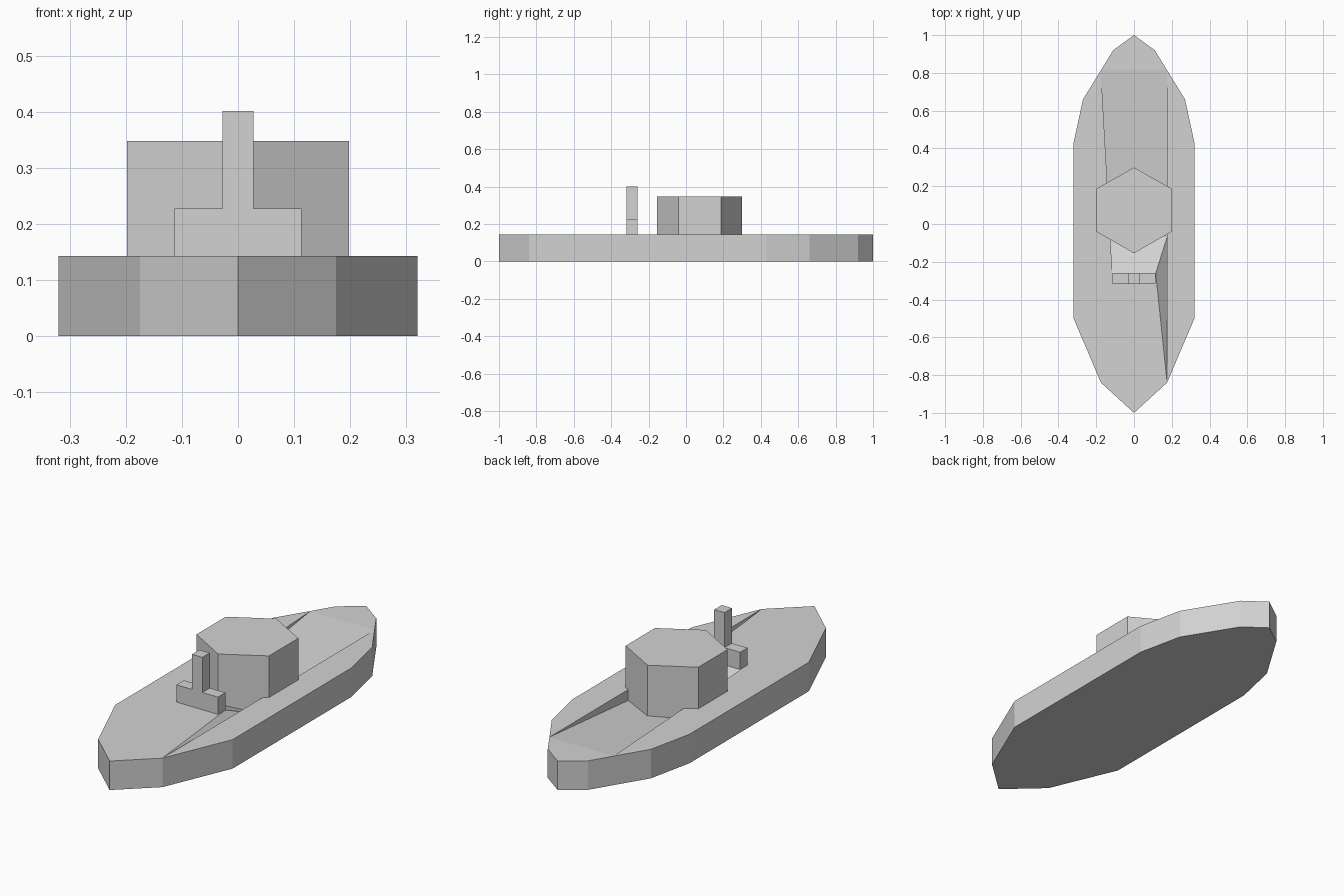
import bpy
import bmesh

cube = bpy.data.objects.get("Cube")
if cube:
    bpy.data.objects.remove(cube, do_unlink=True)

# Single plain grey for the whole boat
grey = bpy.data.materials.new("plain_grey")
grey.use_nodes = True
colour = (0.65, 0.65, 0.65, 1)
grey.diffuse_color = colour
grey.node_tree.nodes["Principled BSDF"].inputs["Base Color"].default_value = colour

DECK = 0.143
PIT = 0.066


def finish(name, bm):
    bmesh.ops.recalc_face_normals(bm, faces=bm.faces)
    mesh = bpy.data.meshes.new(name)
    bm.to_mesh(mesh)
    bm.free()
    mesh.materials.append(grey)
    obj = bpy.data.objects.new(name, mesh)
    bpy.context.collection.objects.link(obj)
    return obj


def extrude_profile(name, points, offset):
    """Close a planar outline and extrude it by an offset vector."""
    bm = bmesh.new()
    face = bm.faces.new([bm.verts.new(p) for p in points])
    result = bmesh.ops.extrude_face_region(bm, geom=[face], use_keep_orig=True)
    moved = [v for v in result["geom"] if isinstance(v, bmesh.types.BMVert)]
    bmesh.ops.translate(bm, verts=moved, vec=offset)
    return finish(name, bm)


# Hull outline: half profile from stern to bow, then mirrored
half = [(0.11, 0.92), (0.175, 0.814), (0.27, 0.66), (0.32, 0.43),
        (0.32, -0.5), (0.175, -0.84)]
outline = [(0, 1)] + half + [(0, -1)] + [(-x, y) for x, y in reversed(half)]

bm = bmesh.new()
low = [bm.verts.new((x, y, 0)) for x, y in outline]
top = [bm.verts.new((x, y, DECK)) for x, y in outline]
bm.faces.new(low)
for i in range(len(outline)):
    j = (i + 1) % len(outline)
    bm.faces.new((low[i], low[j], top[j], top[i]))

# Sunken deck well: rim corners at the bow end and low corners by the cabin
rim_r, rim_l = [bm.verts.new((x, -0.26, DECK)) for x in (0.115, -0.115)]
pit_r = bm.verts.new((0.175, -0.07, PIT))
pit_l = bm.verts.new((-0.126, -0.07, PIT))
stern_r, bow_r, stern_l = top[2], top[6], top[12]

bm.faces.new([stern_l, top[13], top[0], top[1], stern_r])    # stern cap
bm.faces.new(top[2:7])                                       # side deck
bm.faces.new(top[6:13] + [rim_l, rim_r])                     # bow deck
bm.faces.new((stern_l, stern_r, pit_r, pit_l))               # long ramp
bm.faces.new((rim_r, rim_l, pit_l, pit_r))                   # short ramp
bm.faces.new((bow_r, rim_r, pit_r))                          # bow ramp
bm.faces.new((stern_r, bow_r, pit_r))                        # well walls
bm.faces.new((rim_l, stern_l, pit_l))
finish("hull", bm)

# Six-sided cabin standing in the well
side = [(0, 0.3), (0.198, 0.187), (0.198, -0.041), (0, -0.155),
        (-0.198, -0.041), (-0.198, 0.187)]
extrude_profile("cabin", [(x, y, PIT) for x, y in side], (0, 0, 0.348 - PIT))

# Stepped mast: broad foot with a narrow post
step = [(0.113, DECK), (0.113, 0.228), (0.028, 0.228), (0.028, 0.401)]
step += [(-x, z) for x, z in reversed(step)]
extrude_profile("mast", [(x, -0.318, z) for x, z in step], (0, 0.058, 0))
